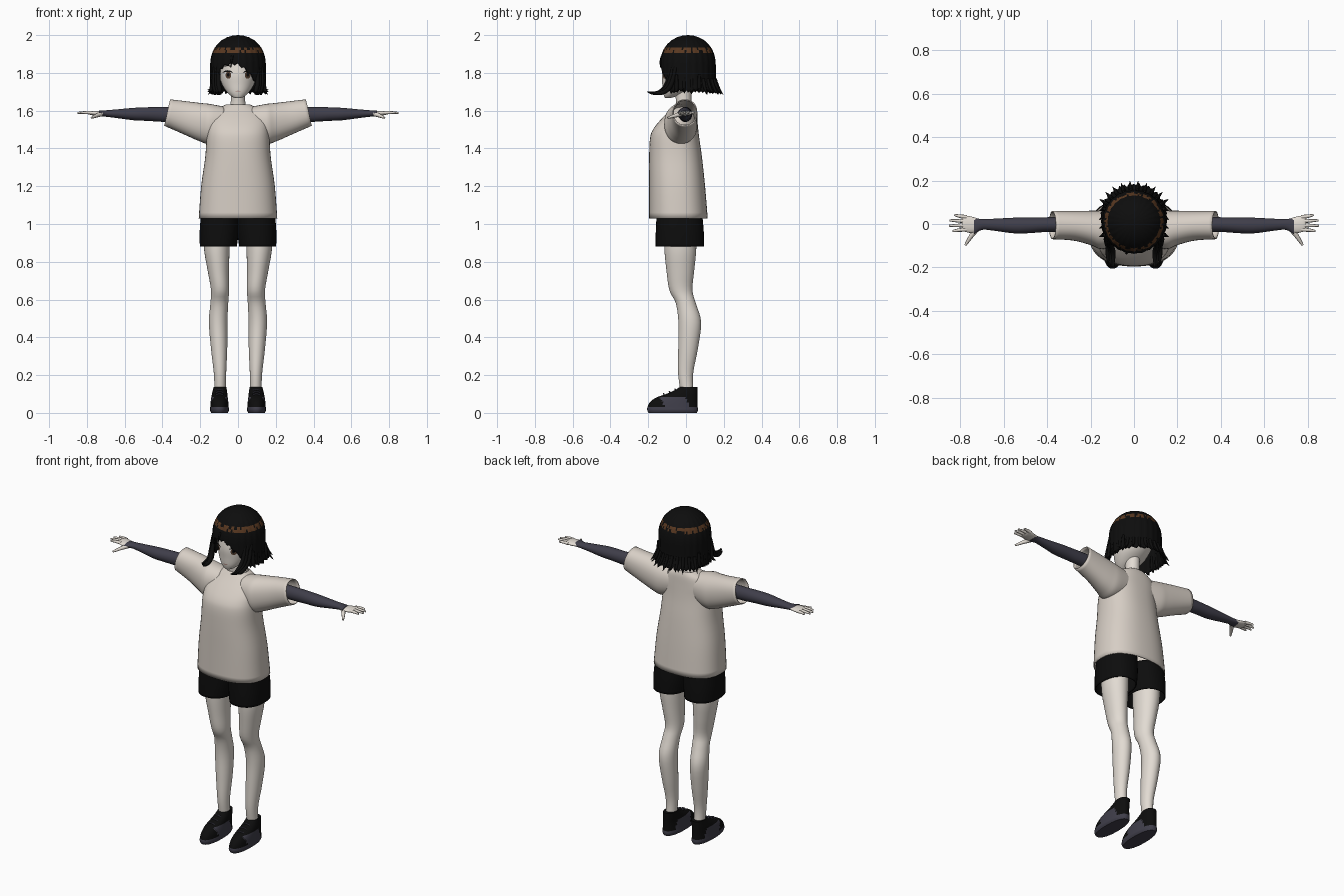
import bpy, bmesh, math, random
from mathutils import Vector
from mathutils.bvhtree import BVHTree

random.seed(4)
if "Cube" in bpy.data.objects:
    bpy.data.objects.remove(bpy.data.objects["Cube"])


def material(name, *rgb):
    m = bpy.data.materials.new(name)
    m.use_nodes = True
    m.diffuse_color = (*rgb, 1)
    m.node_tree.nodes["Principled BSDF"].inputs["Base Color"].default_value = (*rgb, 1)
    return m


SKIN = material("skin", .76, .71, .65)
CLOTH = material("shirt_cloth", .68, .62, .56)
SLATE = material("slate_fabric", .05, .048, .068)
BLACK = material("black", .004, .004, .004)
BROWN = material("hair_highlight", .1, .04, .015)
IRIS = material("iris_brown", .09, .05, .03)
WHITE = material("eye_white", .8, .78, .76)
LIP = material("lip", .42, .22, .19)


def add_mesh(name, verts, faces, mats, mirror=False, thick=0, rule=None):
    me = bpy.data.meshes.new(name)
    me.from_pydata(verts, [], faces)
    bm = bmesh.new()
    bm.from_mesh(me)
    bmesh.ops.remove_doubles(bm, verts=bm.verts, dist=1e-5)
    bm.to_mesh(me)
    bm.free()
    for m in mats:
        me.materials.append(m)
    for p in me.polygons:
        p.use_smooth = True
        if rule:
            p.material_index = rule(p.center, p.normal)
    me.set_sharp_from_angle(angle=math.radians(50))
    ob = bpy.data.objects.new(name, me)
    bpy.context.collection.objects.link(ob)
    if thick:
        mod = ob.modifiers.new("thickness", "SOLIDIFY")
        mod.thickness, mod.offset = thick, -1
    if mirror:
        mod = ob.modifiers.new("mirror", "MIRROR")
        mod.use_mirror_merge = False
    return ob


def refine(rings, steps):
    """Catmull-Rom interpolation between the given rings."""
    r = [Vector(q) for q in rings]
    out = []
    for i in range(len(r) - 1):
        a, b, c, d = r[max(i - 1, 0)], r[i], r[i + 1], r[min(i + 2, len(r) - 1)]
        for k in range(steps):
            t = k / steps
            out.append((b * 2 + (c - a) * t + (a * 2 - b * 5 + c * 4 - d) * t**2
                        + (b * 3 - a - c * 3 + d) * t**3) * .5)
    return out + [r[-1]]


def loft(name, rings, mats, axis="z", power=2, tilt=0, steps=4, n=32, caps=True, **kw):
    """Rings are (position, centre a, centre b, radius a, radius b) along an axis."""
    verts, faces = [], []
    rows = refine(rings, steps)
    for i, (p, ca, cb, ra, rb) in enumerate(rows):
        for j in range(n):
            t = math.tau * j / n
            c, s = math.cos(t), math.sin(t)
            a = ca + ra * math.copysign(abs(c) ** (2 / power), c)
            b = cb + rb * math.copysign(abs(s) ** (2 / power), s)
            lean = tilt * s * i / (len(rows) - 1)
            verts.append((a, b, p) if axis == "z" else (p - lean, a, b))
    for i in range(len(rows) - 1):
        for j in range(n):
            k = (j + 1) % n
            faces.append((i * n + j, i * n + k, (i + 1) * n + k, (i + 1) * n + j))
    if caps:
        faces.append(tuple(reversed(range(n))))
        faces.append(tuple(range(len(verts) - n, len(verts))))
    return add_mesh(name, verts, faces, mats, **kw)


def strand(name, points, radii, depth, mat, mirror=True, flat=1):
    cu = bpy.data.curves.new(name, "CURVE")
    cu.dimensions = "3D"
    cu.bevel_depth, cu.bevel_resolution, cu.use_fill_caps = depth, 2, True
    sp = cu.splines.new("NURBS")
    sp.points.add(len(points) - 1)
    for q, co, r in zip(sp.points, points, radii):
        q.co, q.radius = (*co, 1), r
    sp.order_u, sp.use_endpoint_u, sp.resolution_u = 3, True, 5
    cu.materials.append(mat)
    ob = bpy.data.objects.new(name, cu)
    bpy.context.collection.objects.link(ob)
    if mirror:
        ob.modifiers.new("mirror", "MIRROR").use_mirror_merge = False
    return ob


# Shirt: boxy torso and short wide sleeves
loft("shirt_torso", [(1.03, 0, -.04, .208, .155), (1.2, 0, -.047, .195, .148),
     (1.35, 0, -.055, .174, .14), (1.45, 0, -.06, .167, .131), (1.5, 0, -.055, .163, .12),
     (1.55, 0, -.038, .158, .098), (1.6, 0, -.016, .125, .071), (1.625, 0, -.008, .08, .056),
     (1.632, 0, -.006, .066, .05)], [CLOTH], power=2.4, n=48, caps=False, thick=.006)
loft("sleeves", [(.07, -.025, 1.535, .075, .085), (.15, -.027, 1.53, .088, .105),
     (.2, -.018, 1.54, .079, .1), (.28, -.008, 1.563, .068, .086),
     (.375, -.005, 1.59, .065, .07)], [CLOTH], axis="x", tilt=.016, power=2.2,
     caps=False, thick=.006, mirror=True)

# Shorts and legs
loft("shorts", [(.88, .104, -.033, .098, .128), (.96, .1, -.033, .103, .127),
     (1.06, .095, -.035, .1, .12)], [BLACK], power=2.3, caps=False, thick=.006, mirror=True)
loft("legs", [(.08, .095, .01, .03, .033), (.2, .095, -.002, .032, .039),
     (.34, .1, .011, .043, .052), (.48, .105, .02, .049, .06), (.58, .099, -.001, .047, .053),
     (.65, .095, -.027, .048, .061), (.75, .104, -.03, .056, .073),
     (.86, .112, -.03, .067, .084), (.97, .112, -.03, .07, .085)], [SKIN], mirror=True)


# Shoes: dark sole and side panel on a black upper
def shoe_colour(c, nrm):
    panel = c.z < .085 and -.1 < c.y + c.z * .4 < .03 and abs(nrm.x) > .5
    return 0 if c.z < .028 or panel else 1


loft("shoes", [(0, .098, -.07, .044, .128), (.014, .098, -.071, .05, .134),
     (.03, .098, -.071, .049, .133), (.055, .098, -.066, .047, .126),
     (.08, .098, -.05, .044, .11), (.1, .097, -.023, .041, .083),
     (.12, .096, 0, .037, .06), (.138, .095, .014, .034, .046)],
     [SLATE, BLACK], power=2.3, n=48, mirror=True, rule=shoe_colour)
for i in range(3):
    y, z = -.115 + .03 * i, .102 + .012 * i
    strand("shoe_lace", [(.078, y, z - .008), (.097, y - .006, z + .006), (.118, y, z - .008)],
           (1, 1, 1), .004, SLATE)

# Arms with fitted undersleeves, palms, fingers and thumbs
loft("arms", [(.28, -.003, 1.58, .036, .04), (.4, -.003, 1.58, .034, .039),
     (.48, -.006, 1.582, .036, .036), (.55, -.007, 1.582, .036, .033),
     (.65, -.003, 1.584, .027, .022), (.7, -.002, 1.585, .025, .017),
     (.735, -.01, 1.585, .038, .015)], [SLATE], axis="x", n=24, mirror=True)
loft("palms", [(.715, -.006, 1.585, .03, .012), (.75, -.003, 1.586, .038, .013),
     (.78, .002, 1.588, .037, .011), (.79, .003, 1.588, .034, .007)],
     [SKIN], axis="x", n=24, mirror=True)
for i, tip in enumerate((.834, .85, .848, .825)):
    y = -.025 + .019 * i
    strand("fingers", [(.77, y, 1.588), (.805, y * 1.1, 1.592), (tip, y * 1.3, 1.588)],
           (1, .95, .5), .0095, SKIN)
strand("thumbs", [(.725, -.025, 1.582), (.75, -.055, 1.575), (.775, -.097, 1.562)],
       (1.2, 1, .5), .011, SKIN)

# Neck and head
loft("neck", [(1.59, 0, -.008, .09, .05), (1.615, 0, -.008, .058, .044),
     (1.64, 0, -.012, .039, .04), (1.72, 0, -.015, .039, .045)], [SKIN])
head = loft("head", [(1.667, 0, -.095, .015, .014), (1.675, 0, -.085, .033, .03),
            (1.7, 0, -.062, .06, .06), (1.74, 0, -.033, .085, .092), (1.79, 0, -.012, .1, .116),
            (1.84, 0, .003, .108, .125), (1.9, 0, .01, .108, .12), (1.95, 0, .01, .08, .09),
            (1.975, 0, .01, .04, .045)], [SKIN], n=64, steps=6)
strand("nose", [(0, -.112, 1.765), (0, -.131, 1.738), (0, -.108, 1.73)], (.4, .8, .4),
       .009, SKIN, mirror=False)

tree = BVHTree.FromPolygons([v.co for v in head.data.vertices],
                            [p.vertices for p in head.data.polygons])


def face_patch(name, x, z, rx, rz, lift, mat, bend=0, n=24, mirror=True):
    """Thin oval plate laid onto the front of the head."""
    verts, faces = [], []
    for k in range(5):
        for j in range(n):
            t = math.tau * j / n
            dx = rx * k / 4 * math.cos(t)
            dz = rz * k / 4 * math.sin(t) - bend * (dx / rx) ** 2
            hit = tree.ray_cast(Vector((x + dx, -1, z + dz)), Vector((0, 1, 0)))[0]
            verts.append((hit.x, hit.y - lift, hit.z))
    for k in range(4):
        for j in range(n):
            m = (j + 1) % n
            faces.append((k * n + j, (k + 1) * n + j, (k + 1) * n + m, k * n + m))
    add_mesh(name, verts, faces, [mat], mirror=mirror)


# Painted face details
face_patch("eye_whites", .053, 1.788, .024, .019, .0015, WHITE)
face_patch("irises", .051, 1.788, .015, .019, .003, IRIS)
face_patch("pupils", .051, 1.79, .007, .01, .0045, BLACK)
face_patch("lashes", .054, 1.81, .028, .004, .0045, BLACK, bend=.009)
face_patch("eyebrows", .054, 1.838, .025, .0025, .003, BLACK, bend=.005)
face_patch("mouth", 0, 1.703, .014, .0025, .0015, LIP, mirror=False)

# Bobbed hair: a dome whose lower edge follows the fringe, sides and nape
COLS = 96


def hair_radius(z, a):
    r = .146 * max(0, 1 - (max(z - 1.83, 0) / .17) ** 2.4) ** .5
    flare = max(0, 1.77 - z) / .08
    return r + flare**2 * (.034 * max(0, -math.cos(a)) + .006)


def hair_edge(a, j):
    x = .146 * math.sin(a)
    fringe = 1.855 - 6 * (x + .03) ** 2 + (0, -.006, -.014, -.004)[j % 4]
    if abs(a) < .72:
        return fringe
    side = 1.70 + (0, .008, -.008, .012)[j % 4] + random.uniform(-.006, .006)
    t = min(1, (abs(a) - .72) / .15)
    return fringe * (1 - t) + side * t


levels = [2, 1.997, 1.988, 1.972, 1.953, 1.935, 1.92, 1.905]
rows = len(levels) + 10
columns = []
for j in range(COLS):
    a = math.tau * j / COLS
    a = a - math.tau if a > math.pi else a
    end = hair_edge(a, j)
    zs = levels + [1.905 + (end - 1.905) * (k + 1) / 10 for k in range(10)]
    lump = 1 + .012 * math.cos(j * math.pi / 2)
    columns.append([(hair_radius(z, a) * lump * math.sin(a),
                     .01 - hair_radius(z, a) * lump * math.cos(a), z) for z in zs])
hair_faces = []
for j in range(COLS):
    for i in range(rows - 1):
        here, there = j * rows + i, (j + 1) % COLS * rows + i
        hair_faces.append((here + 1, there + 1, there, here))


def hair_colour(c, nrm):
    return 1 if 1.905 < c.z < 1.935 and random.random() < .8 else 0


add_mesh("hair", [v for col in columns for v in col], hair_faces, [BLACK, BROWN],
         thick=.01, rule=hair_colour)

# Loose locks: forward-swept side locks, flipped tips and a fringe wisp
for s, y in ((0, -.07), (.014, -.055), (-.01, -.08)):
    strand("front_locks", [(.113 + s, y, 1.83), (.116 + s, y - .015, 1.745),
           (.104 + s, y - .05, 1.70), (.108 + s, -.165 + s, 1.688), (.104 + s, -.195 + s, 1.70)],
           (.7, 1.2, 1.1, .9, .2), .011, BLACK)
for k in range(4):
    y = -.05 + .04 * k
    strand("side_tips", [(.136, y, 1.79), (.138, y, 1.735), (.14, y, 1.705),
           (.16, y - .01, 1.70 + .012 * (k % 2))], (.6, 1, .8, .1), .012, BLACK)
for k in range(5):
    a = .1 + .22 * k
    d = Vector((math.sin(a), math.cos(a), 0))
    strand("nape_tips", [d * .145 + Vector((0, .01, 1.77)), d * .155 + Vector((0, .01, 1.72)),
           d * .19 + Vector((0, .008, 1.685 + .008 * (k % 2)))], (.7, 1, .1), .012, BLACK)
strand("fringe_wisp", [(-.03, -.125, 1.89), (-.034, -.14, 1.86), (-.04, -.134, 1.825)],
       (.8, .8, .1), .008, BLACK, mirror=False)
